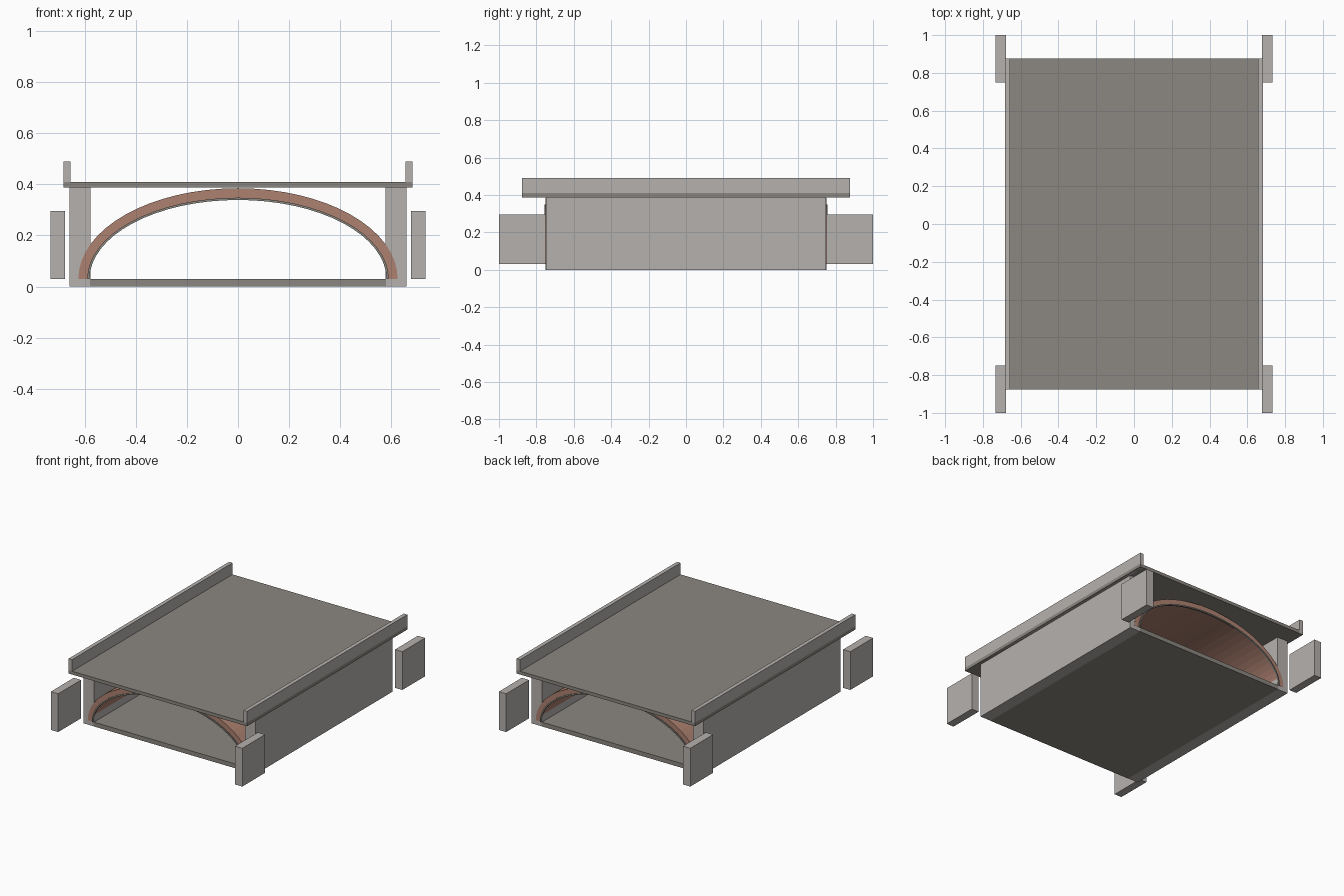
import bpy, bmesh
from math import sin, cos, pi

if "Cube" in bpy.data.objects:
    bpy.data.objects.remove(bpy.data.objects["Cube"])


def material(name, rgb):
    m = bpy.data.materials.new(name)
    m.diffuse_color = (*rgb, 1)
    m.use_nodes = True
    m.node_tree.nodes["Principled BSDF"].inputs["Base Color"].default_value = m.diffuse_color
    return m


brick = material("brick", (0.42, 0.22, 0.165))
concrete = material("concrete", (0.46, 0.44, 0.42))
dark = material("dark_concrete", (0.26, 0.245, 0.22))


def finish(name, bm, mat):
    bmesh.ops.recalc_face_normals(bm, faces=bm.faces)
    me = bpy.data.meshes.new(name)
    bm.to_mesh(me)
    bm.free()
    me.materials.append(mat)
    ob = bpy.data.objects.new(name, me)
    bpy.context.collection.objects.link(ob)
    return ob


def box(name, x, y, z, mat):
    """Box from (min, max) ranges on each axis."""
    bm = bmesh.new()
    bmesh.ops.create_cube(bm, size=1)
    for v in bm.verts:
        v.co = [(r[0] + r[1]) / 2 + c * (r[1] - r[0]) for r, c in zip((x, y, z), v.co)]
    return finish(name, bm, mat)


def arch(name, outer, inner, y0, y1, mat, spring=0.03, n=32):
    """Half-elliptical ring extruded along y; outer and inner are (half width, rise)."""
    bm = bmesh.new()
    rows = []
    for i in range(n + 1):
        c, s = cos(pi * i / n), sin(pi * i / n)
        rows.append([bm.verts.new((w * c, y, spring + h * s))
                     for (w, h), y in ((outer, y0), (outer, y1), (inner, y1), (inner, y0))])
    for a, b in zip(rows, rows[1:]):
        for k in range(4):
            j = (k + 1) % 4
            bm.faces.new((a[k], a[j], b[j], b[k]))
    bm.faces.new(rows[0])
    bm.faces.new(rows[-1])
    return finish(name, bm, mat)


# Floor slab and road deck
box("floor_slab", (-0.58, 0.58), (-0.75, 0.75), (0, 0.03), dark)
box("deck", (-0.683, 0.683), (-0.877, 0.877), (0.387, 0.41), dark)

# Arch barrel
arch("arch_barrel", (0.625, 0.355), (0.585, 0.315), -0.75, 0.75, brick)

for sx, side in ((-1, "left"), (1, "right")):
    def span(a, b):
        return tuple(sorted((sx * a, sx * b)))
    # Side walls and parapets
    box(f"{side}_abutment_wall", span(0.577, 0.66), (-0.749, 0.749), (0, 0.4098), concrete)
    box(f"{side}_parapet", span(0.656, 0.683), (-0.877, 0.877), (0.387, 0.49), concrete)
    # Wing walls beyond each end
    for sy, end in ((-1, "front"), (1, "back")):
        box(f"{end}_{side}_wing_wall", span(0.677, 0.733),
            tuple(sorted((sy * 0.75, sy * 1.0))), (0.03, 0.295), concrete)

# Thin trim rings on both arch faces
for sy, end in ((-1, "front"), (1, "back")):
    arch(f"{end}_arch_trim", (0.59, 0.318), (0.581, 0.309), sy * 0.745, sy * 0.757, dark)
